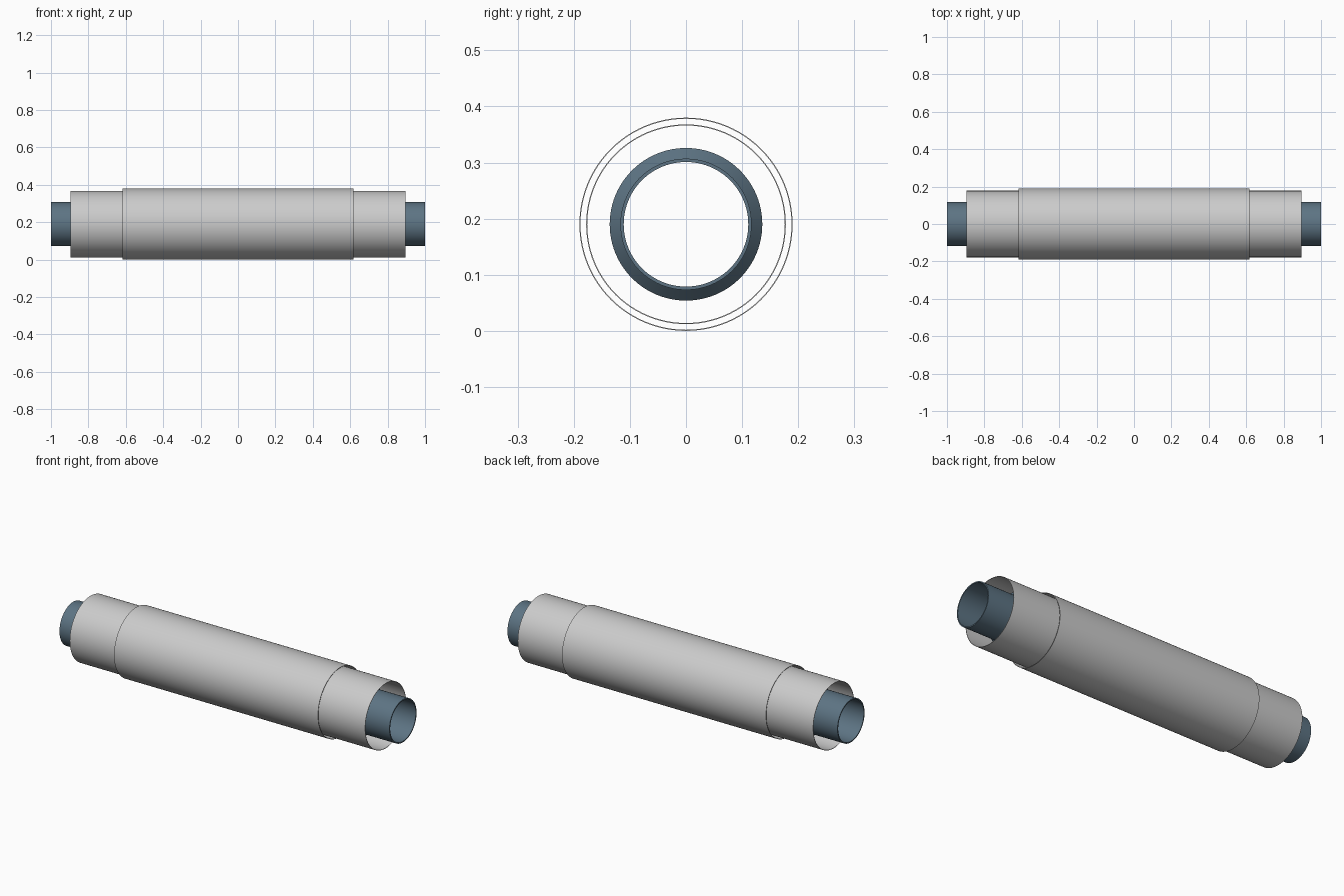
import bpy, bmesh, math

if "Cube" in bpy.data.objects:
    bpy.data.objects.remove(bpy.data.objects["Cube"])

SEG = 96
CZ = 0.19


def lathe(name, profile, mat=None):
    """Spin a closed (x, radius) profile around the long x axis."""
    bm = bmesh.new()
    rings = []
    for x, r in profile:
        rings.append([bm.verts.new((x, r * math.cos(2 * math.pi * i / SEG),
                                    r * math.sin(2 * math.pi * i / SEG)))
                      for i in range(SEG)])
    for a, b in zip(rings, rings[1:] + rings[:1]):
        for i in range(SEG):
            j = (i + 1) % SEG
            bm.faces.new((a[i], a[j], b[j], b[i]))
    bmesh.ops.recalc_face_normals(bm, faces=bm.faces)
    me = bpy.data.meshes.new(name)
    bm.to_mesh(me)
    bm.free()
    ob = bpy.data.objects.new(name, me)
    ob.location.z = CZ
    bpy.context.collection.objects.link(ob)
    if mat:
        me.materials.append(mat)
    bpy.ops.object.select_all(action='DESELECT')
    ob.select_set(True)
    bpy.context.view_layer.objects.active = ob
    bpy.ops.object.shade_smooth_by_angle(angle=math.radians(30))
    return ob


def mirrored(half):
    """Extend a right-hand profile to the left side."""
    return half + [(-x, r) for x, r in reversed(half)]


def tube(name, half_length, outer, wall):
    h = half_length
    return lathe(name, [(-h, outer), (h, outer), (h, outer - wall), (-h, outer - wall)])


blue = bpy.data.materials.new("blue_steel")
blue.diffuse_color = (0.11, 0.175, 0.23, 1)
blue.use_nodes = True
blue.node_tree.nodes["Principled BSDF"].inputs["Base Color"].default_value = blue.diffuse_color

# Thin open sleeves
tube("outer_sleeve", 0.618, 0.19, 0.002)
tube("inner_sleeve", 0.895, 0.178, 0.002)

# Core pipe: thicker in the middle, stepping down to the open ends
outside = mirrored([(0.78, 0.136), (0.80, 0.117), (1.0, 0.117)][::-1])
lathe("core_pipe", outside + [(-1.0, 0.111), (1.0, 0.111)], blue)
